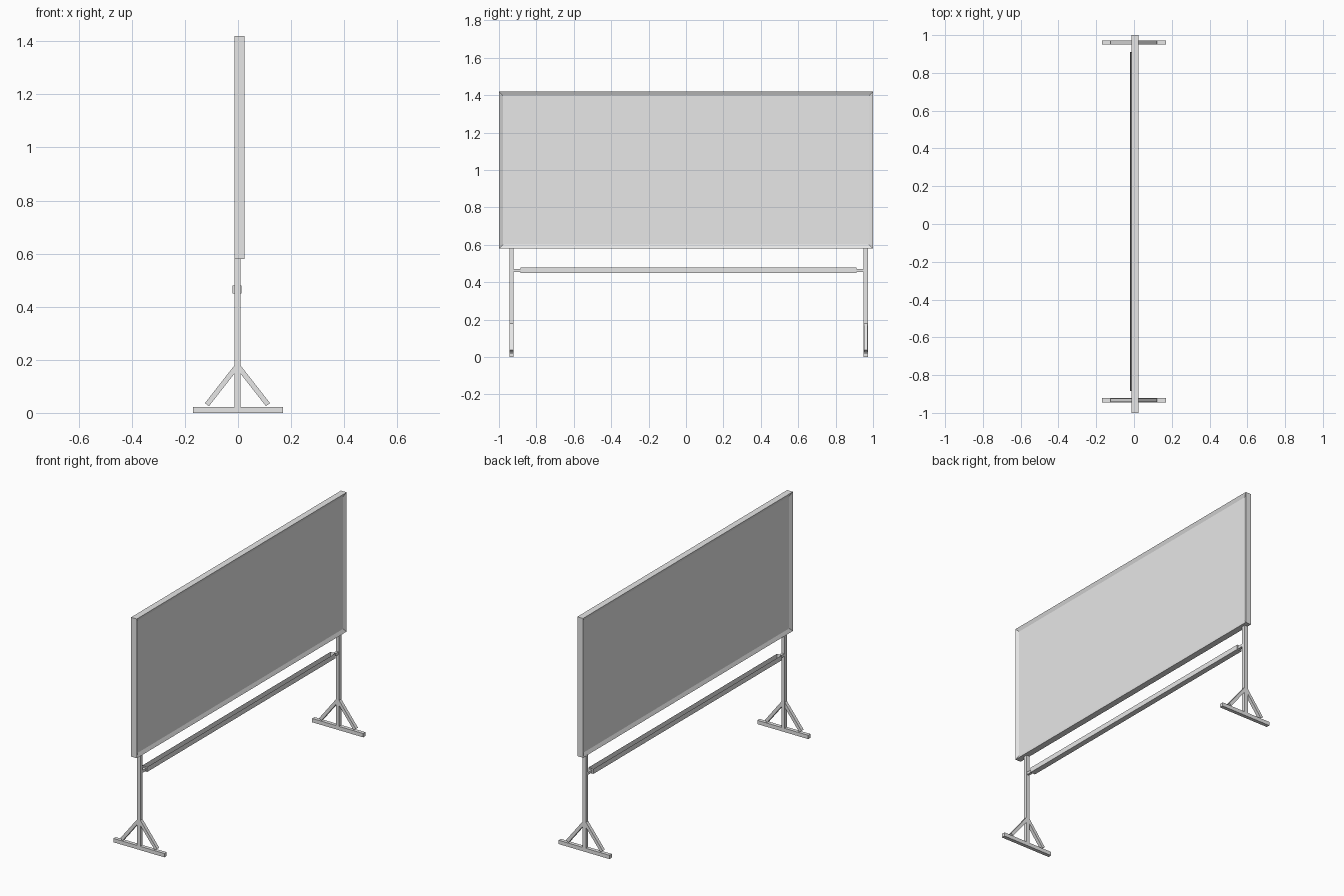
import bpy
import bmesh
import math
from mathutils import Matrix, Vector

cube = bpy.data.objects.get("Cube")
if cube:
    bpy.data.objects.remove(cube, do_unlink=True)

grey = bpy.data.materials.new("light grey")
grey.use_nodes = True
grey.diffuse_color = (0.8, 0.8, 0.8, 1)
grey.node_tree.nodes["Principled BSDF"].inputs["Base Color"].default_value = (0.8, 0.8, 0.8, 1)


def box(name, low, high, edit=None, tilt=0):
    """Box between two corners, optionally tilted about y and edited."""
    low, high = Vector(low), Vector(high)
    size, centre = high - low, (low + high) / 2
    bm = bmesh.new()
    bmesh.ops.create_cube(bm, size=1)
    bmesh.ops.scale(bm, vec=size, verts=bm.verts)
    if edit:
        edit(bm)
    bmesh.ops.rotate(bm, verts=bm.verts, matrix=Matrix.Rotation(tilt, 3, "Y"))
    bmesh.ops.translate(bm, verts=bm.verts, vec=centre)
    mesh = bpy.data.meshes.new(name)
    bm.to_mesh(mesh)
    bm.free()
    mesh.materials.append(grey)
    obj = bpy.data.objects.new(name, mesh)
    bpy.context.collection.objects.link(obj)
    return obj


def recess(directions, rim, depth):
    """Inset the faces pointing along the directions and sink them."""
    def edit(bm):
        bm.normal_update()
        for d in map(Vector, directions):
            face = next(f for f in bm.faces if f.normal.dot(d) > 0.9)
            bmesh.ops.inset_individual(bm, faces=[face], thickness=rim)
            bmesh.ops.translate(bm, verts=face.verts, vec=-d * depth)
    return edit


# Board: a raised rim around a sunken panel on both sides
box("board", (-0.013, -1, 0.58), (0.025, 1, 1.42),
    recess([(1, 0, 0), (-1, 0, 0)], 0.03, 0.01))

# Open pen tray
TRAY_ENDS = (-0.884, 0.911)
box("tray", (-0.02, TRAY_ENDS[0], 0.45), (0.013, TRAY_ENDS[1], 0.48),
    recess([(0, 0, 1)], 0.004, 0.025))

# Stands: post, foot, two braces and the tray connector
HALF = 0.011
MID_X = -0.002
for side, y, tray_end in (("right", -0.933, TRAY_ENDS[0]), ("left", 0.961, TRAY_ENDS[1])):
    y0, y1 = y - HALF, y + HALF
    box(f"{side}_foot", (-0.17, y0, 0), (0.17, y1, 0.023))
    box(f"{side}_post", (MID_X - HALF, y0, 0.02), (MID_X + HALF, y1, 0.582))
    for sign, label in ((-1, "a"), (1, "b")):
        top = Vector((MID_X, y, 0.178))
        bottom = Vector((MID_X + sign * 0.115, y, 0.031))
        mid, half_len = (top + bottom) / 2, (top - bottom).length / 2
        reach = Vector((0.0095, HALF * 0.95, half_len))
        run = top - bottom
        box(f"{side}_brace_{label}", mid - reach, mid + reach,
            tilt=math.atan2(run.x, run.z))
    start, end = sorted((y, tray_end))
    box(f"{side}_tray_connector", (MID_X - 0.008, start, 0.456), (MID_X + 0.008, end, 0.472))
